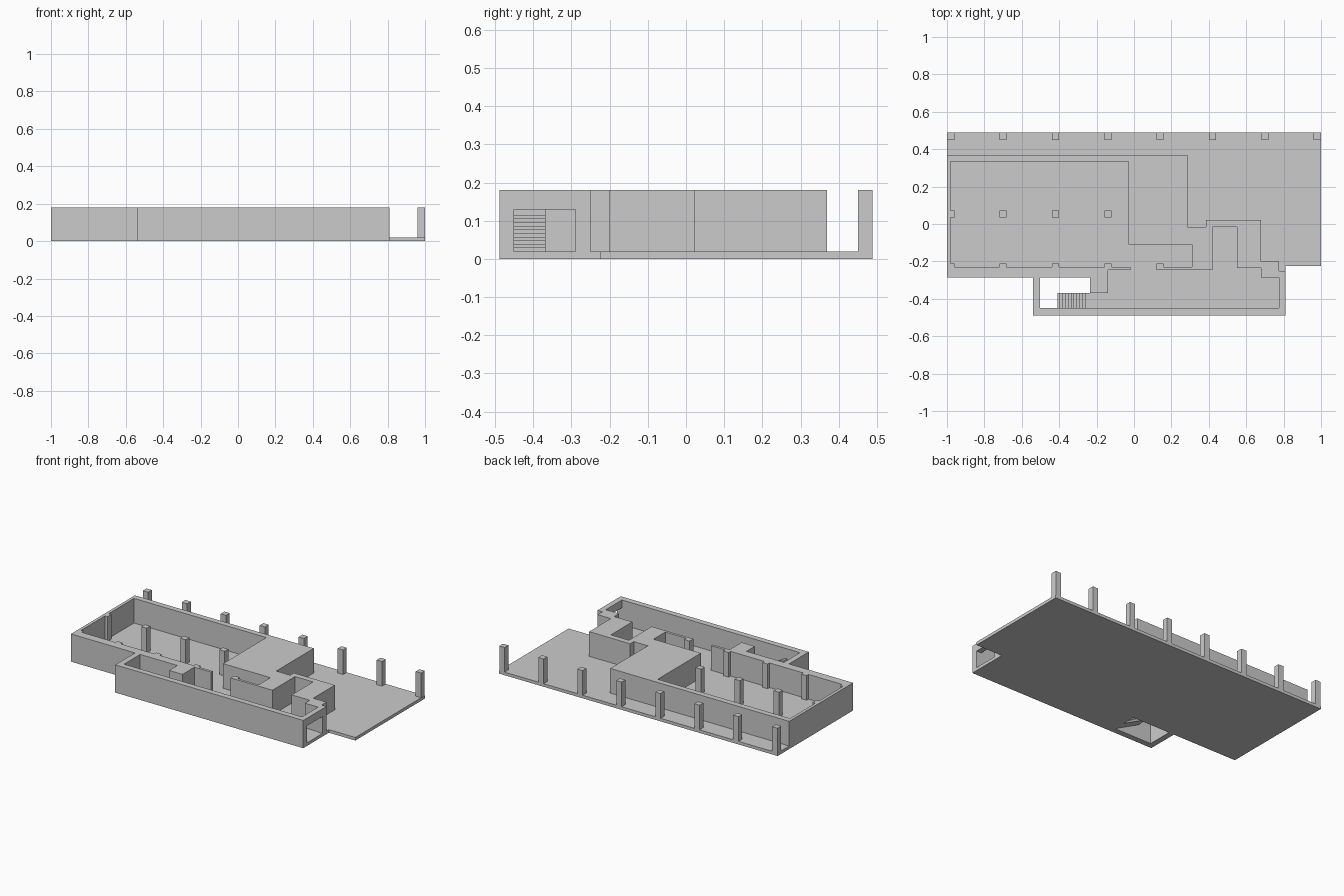
import bpy, bmesh
from mathutils import Vector

if "Cube" in bpy.data.objects:
    bpy.data.objects.remove(bpy.data.objects["Cube"])


def finish(bm, name):
    bmesh.ops.recalc_face_normals(bm, faces=bm.faces)
    mesh = bpy.data.meshes.new(name)
    bm.to_mesh(mesh)
    bm.free()
    ob = bpy.data.objects.new(name, mesh)
    bpy.context.collection.objects.link(ob)
    return ob


def extruded(name, loops, to3d, offset):
    """Fill an outline (plus optional hole loops) and extrude it."""
    bm = bmesh.new()
    edges = []
    for loop in loops:
        vs = [bm.verts.new(to3d(a, b)) for a, b in loop]
        edges += [bm.edges.new((vs[i - 1], vs[i])) for i in range(len(vs))]
    bmesh.ops.triangle_fill(bm, edges=edges, use_beauty=True, normal=(to3d(0, 0) - to3d(0, 0) + Vector(offset)).normalized())
    bmesh.ops.dissolve_limit(bm, angle_limit=0.01, verts=bm.verts[:], edges=bm.edges[:])
    geo = bmesh.ops.extrude_face_region(bm, geom=bm.faces[:], use_keep_orig=True)
    bmesh.ops.translate(bm, vec=offset, verts=[v for v in geo["geom"] if isinstance(v, bmesh.types.BMVert)])
    return finish(bm, name)


def plan(z):
    return lambda x, y: Vector((x, y, z))


def box(name, x0, x1, y0, y1, z0, z1):
    bm = bmesh.new()
    bmesh.ops.create_cube(bm, size=1)
    for v in bm.verts:
        v.co = Vector((x1 if v.co.x > 0 else x0, y1 if v.co.y > 0 else y0, z1 if v.co.z > 0 else z0))
    return finish(bm, name)


FLOOR, TOP = 0.02, 0.18

# floor slab with the stairwell opening
slab = [(-1, .488), (1, .488), (1, -.225), (.81, -.225), (.81, -.488),
        (-.54, -.488), (-.54, -.285), (-1, -.285)]
well = [(-.503, -.285), (-.235, -.285), (-.235, -.45), (-.503, -.45)]
extruded("floor_slab", [slab, well], plan(0), (0, 0, FLOOR))

# walls and solid cores: one ring around the connected rooms
outer = [(-1, .37), (.285, .37), (.285, -.015), (.385, -.015), (.385, .022),
         (.68, .022), (.68, -.2), (.775, -.2), (.775, -.25), (.81, -.25),
         (.81, -.488), (-.54, -.488), (-.54, -.285), (-1, -.285)]
inner = [(-.98, .333), (-.03, .333), (-.03, -.11), (.31, -.11), (.31, -.23),
         (.12, -.23), (.12, -.247), (.42, -.247), (.42, -.015), (.55, -.015),
         (.55, -.235), (.68, -.235), (.68, -.285), (.775, -.285), (.775, -.45),
         (-.503, -.45), (-.503, -.285), (-.235, -.285), (-.235, -.37),
         (-.14, -.37), (-.14, -.247), (-.02, -.247), (-.02, -.23), (-.98, -.23)]
walls = extruded("walls", [outer, inner], plan(FLOOR), (0, 0, TOP - FLOOR))

# doorway in the right end of the corridor
cutter = box("doorway_cutter", .76, .83, -.45, -.29, 0.0, .13)
cutter.hide_render = True
cutter.hide_viewport = True
cutter.display_type = 'WIRE'
mod = walls.modifiers.new("doorway", 'BOOLEAN')
mod.object = cutter
mod.operation = 'DIFFERENCE'
mod.solver = 'EXACT'

# columns: free-standing back row, middle row, and pilasters on the front wall
H = .019
for i in range(8):
    x = -.98 + .28 * i
    box(f"back_column_{i}", x - H, min(x + H, 1), .45, .488, FLOOR, TOP)
for i in range(4):
    x = -.98 + .28 * i
    x0 = -.98 if i == 0 else x - H
    box(f"middle_column_{i}", x0, x + H, .035, .073, FLOOR, TOP)
for i in range(5):
    x = -.98 + .28 * i
    x0 = -.98 if i == 0 else x - H
    box(f"front_column_{i}", x0, x + H, -.23, -.21, FLOOR, TOP)

# stair flight rising to the left, with a sloped underside
n, x0, x1, rise = 10, -.26, -.41, .0095
run = (x1 - x0) / n
profile = [(-.235, 0), (-.235, FLOOR), (x0, FLOOR)]
for i in range(n):
    profile += [(x0 + run * i, FLOOR + rise * (i + 1)), (x0 + run * (i + 1), FLOOR + rise * (i + 1))]
profile.append((x1, .09))
extruded("stairs", [profile], lambda x, z: Vector((x, -.45, z)), (0, .08, 0))
